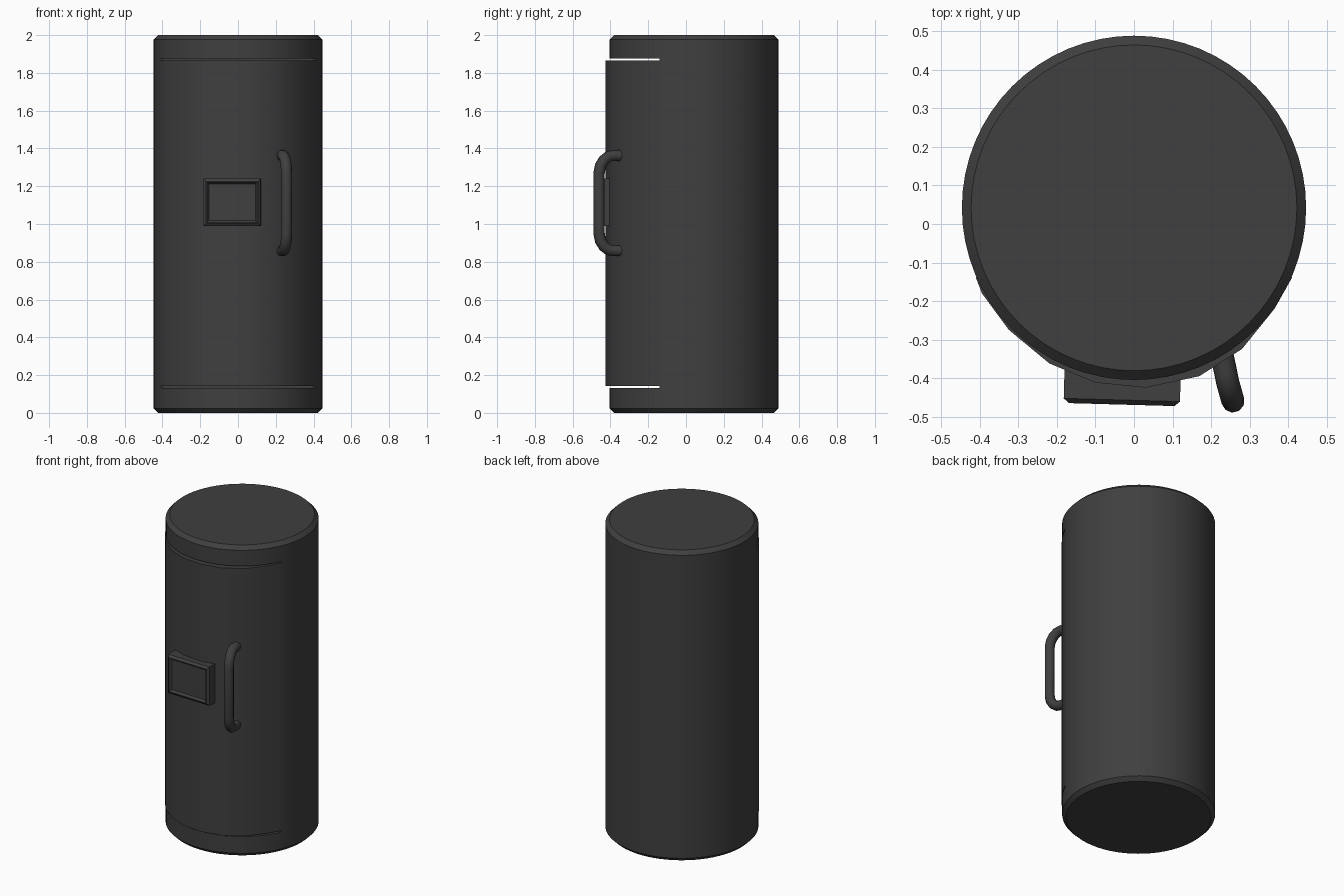
import bpy, bmesh, math
from mathutils import Matrix

if "Cube" in bpy.data.objects:
    bpy.data.objects.remove(bpy.data.objects["Cube"])

R, CY = 0.447, 0.042          # body radius and its centre in y


def material(name, v):
    m = bpy.data.materials.new(name)
    m.diffuse_color = (v, v, v, 1)
    m.use_nodes = True
    m.node_tree.nodes["Principled BSDF"].inputs["Base Color"].default_value = m.diffuse_color
    return m


dark = material("dark_grey", 0.05)


def add(name, bm, smooth=True):
    bmesh.ops.recalc_face_normals(bm, faces=bm.faces)
    me = bpy.data.meshes.new(name)
    bm.to_mesh(me)
    bm.free()
    ob = bpy.data.objects.new(name, me)
    bpy.context.collection.objects.link(ob)
    me.materials.append(dark)
    bpy.ops.object.select_all(action='DESELECT')
    ob.select_set(True)
    bpy.context.view_layer.objects.active = ob
    if smooth:
        bpy.ops.object.shade_smooth_by_angle(angle=math.radians(30))
    return ob


def prism(points, z0, z1):
    bm = bmesh.new()
    f = bm.faces.new([bm.verts.new((x, y, z0)) for x, y in points])
    top = bmesh.ops.extrude_face_region(bm, geom=[f])["geom"]
    for v in top:
        if isinstance(v, bmesh.types.BMVert):
            v.co.z = z1
    return bm


# Recess cutter for the door opening
cutter = add("opening_cutter", prism([(-0.6, -0.7), (0.6, -0.7), (0.6, -0.141), (-0.6, -0.141)],
                                     0.132, 1.875), False)
cutter.hide_render = True

# Drum body with chamfered rims
bm = bmesh.new()
bmesh.ops.create_cone(bm, cap_ends=True, segments=64, radius1=R, radius2=R, depth=2,
                      matrix=Matrix.Translation((0, CY, 1)))
rims = [e for e in bm.edges if abs(e.verts[0].co.z - e.verts[1].co.z) < 1e-4]
bmesh.ops.bevel(bm, geom=rims, offset=0.024, segments=1, affect='EDGES')
body = add("drum_body", bm, False)
mod = body.modifiers.new("door_opening", 'BOOLEAN')
mod.operation, mod.solver, mod.object = 'DIFFERENCE', 'EXACT', cutter
bpy.ops.object.modifier_apply(modifier=mod.name)
bpy.data.objects.remove(cutter)
bpy.ops.object.shade_smooth_by_angle(angle=math.radians(30))

# Curved door, slightly proud of the drum
outline = [(-0.411, -0.138), (-0.395, -0.18), (-0.325, -0.275), (-0.22, -0.362), (-0.1, -0.412),
           (0.03, -0.425), (0.17, -0.395), (0.28, -0.325), (0.365, -0.22), (0.411, -0.138)]
add("door", prism(outline, 0.142, 1.866))

# Framed panel on the door, turned a little
bm = bmesh.new()
bmesh.ops.create_cube(bm, size=1)
bmesh.ops.scale(bm, vec=(0.302, 0.11, 0.25), verts=bm.verts)
front = min(bm.faces, key=lambda f: f.calc_center_median().y)
for inset, depth in ((0.014, 0.012), (0.004, 0), (0.01, -0.014)):
    bmesh.ops.inset_region(bm, faces=[front], thickness=inset, use_even_offset=True)
    for v in front.verts:
        v.co.y -= depth
bmesh.ops.transform(bm, verts=bm.verts,
                    matrix=Matrix.Translation((-0.03, -0.402, 1.115)) @ Matrix.Rotation(math.radians(-1.6), 4, 'Z'))
add("door_panel", bm, False)

# Bent tube handle: upper half mirrored about its middle height
MID = 1.11
half = [(0.222, -0.31, 0.252), (0.238, -0.385, 0.252), (0.243, -0.41, 0.247),
        (0.250, -0.435, 0.228), (0.255, -0.453, 0.198), (0.257, -0.46, 0.16)]
path = [(x, y, MID + h) for x, y, h in half] + [(x, y, MID - h) for x, y, h in reversed(half)]
cu = bpy.data.curves.new("door_handle", 'CURVE')
cu.dimensions = '3D'
cu.bevel_depth = 0.03
cu.bevel_resolution = 3
cu.use_fill_caps = True
sp = cu.splines.new('POLY')
sp.points.add(len(path) - 1)
for p, c in zip(sp.points, path):
    p.co = (*c, 1)
cu.materials.append(dark)
handle = bpy.data.objects.new("door_handle", cu)
bpy.context.collection.objects.link(handle)
